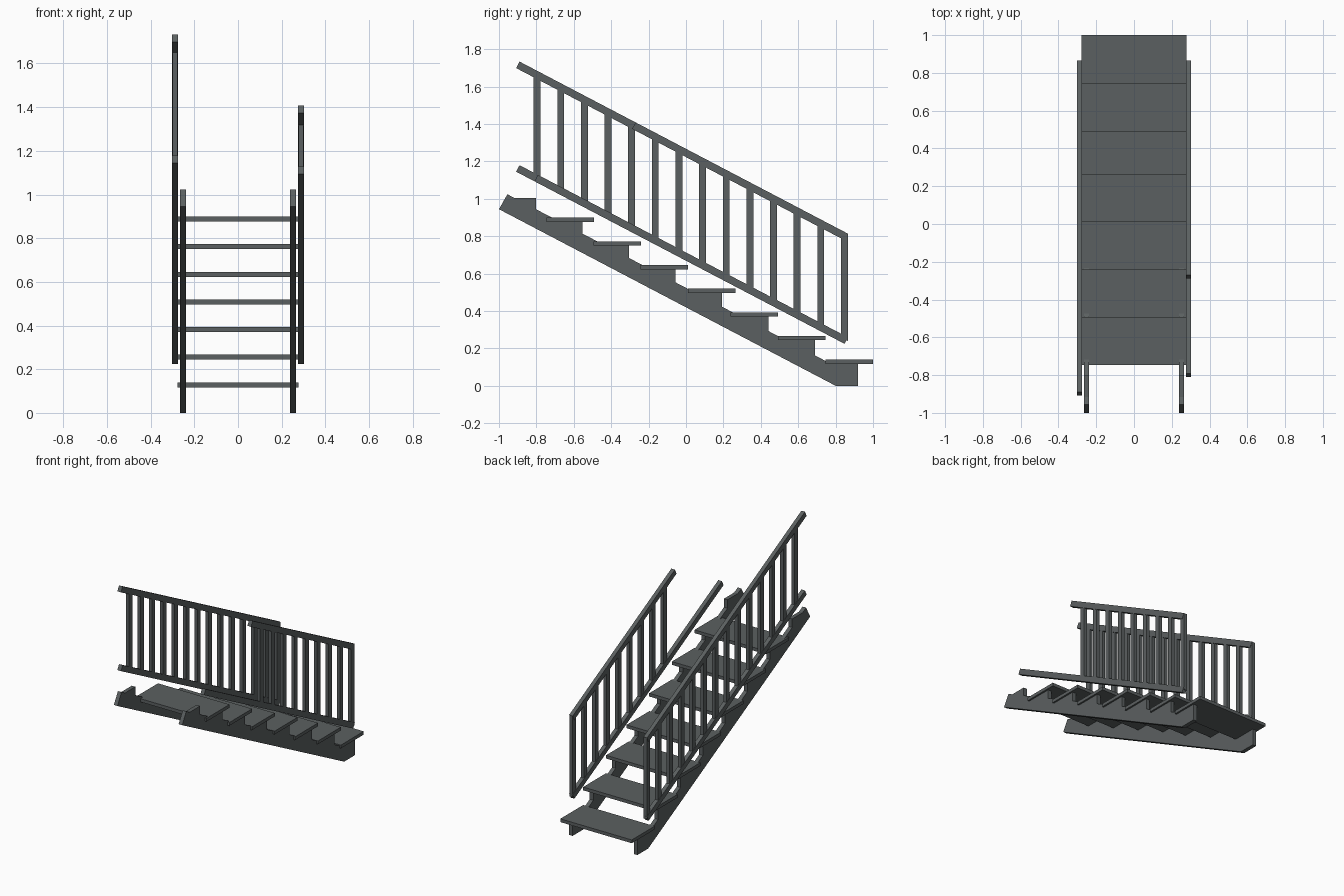
import bpy, bmesh
from mathutils import Vector

if "Cube" in bpy.data.objects:
    bpy.data.objects.remove(bpy.data.objects["Cube"])

mat = bpy.data.materials.new("slate grey")
mat.diffuse_color = (0.105, 0.117, 0.119, 1)
mat.use_nodes = True
mat.node_tree.nodes["Principled BSDF"].inputs["Base Color"].default_value = mat.diffuse_color

SLOPE = 0.524          # pitch of the stair
RISE = 0.1265          # height of one step


def extrude_profile(name, profiles, x0, x1):
    """Extrude closed (y, z) outlines from x0 to x1 into one object."""
    bm = bmesh.new()
    for pts in profiles:
        face = bm.faces.new([bm.verts.new((x0, y, z)) for y, z in pts])
        new = bmesh.ops.extrude_face_region(bm, geom=[face])["geom"]
        verts = [v for v in new if isinstance(v, bmesh.types.BMVert)]
        bmesh.ops.translate(bm, vec=Vector((x1 - x0, 0, 0)), verts=verts)
    bmesh.ops.recalc_face_normals(bm, faces=bm.faces)
    mesh = bpy.data.meshes.new(name)
    bm.to_mesh(mesh)
    bm.free()
    mesh.materials.append(mat)
    obj = bpy.data.objects.new(name, mesh)
    bpy.context.collection.objects.link(obj)
    return obj


def rect(y0, y1, z0, z1):
    return [(y0, z0), (y1, z0), (y1, z1), (y0, z1)]


# Treads
for i in range(7):
    front = 1 - 0.254 * i if i < 3 else 1.02 - 0.252 * i
    top = 0.14 + RISE * i
    extrude_profile(f"tread_{i + 1}",
                    [rect(front - 0.254, front, top - 0.023, top)], -0.278, 0.278)


# Stringers: sloping board with a step block under each tread
def board_top(y):
    return 0.5236 - SLOPE * y


outline = [(0.80, 0), (0.92, 0)]
for i in range(8):
    front = 0.92 if i == 0 else 0.69 - 0.2485 * (i - 1)
    under = 0.118 + RISE * i
    if i > 0:
        outline.append((front, board_top(front)))
    outline += [(front, under), ((0.5236 - under) / SLOPE, under)]
outline += [(-0.955, board_top(-0.955)), (-1.0, 0.944)]
for side, s in (("left", -1), ("right", 1)):
    extrude_profile(f"{side}_stringer", [outline], s * 0.238, s * 0.266)


# Railings
def rail(y0, y1, z_at_zero):
    """Sloping bar with square-cut ends; y0 and y1 are its upper corners."""
    a, b = (y0, z_at_zero - SLOPE * y0), (y1, z_at_zero - SLOPE * y1)
    return [a, b, (b[0] - 0.018, b[1] - 0.035), (a[0] - 0.018, a[1] - 0.035)]


HAND, FOOT = 1.267, 0.713
for side, s, hand_end, foot_end, count in (("left", -1, -0.89, -0.89, 14),
                                           ("right", 1, -0.27, -0.792, 9)):
    x0, x1 = s * 0.275, s * 0.303
    extrude_profile(f"{side}_handrail", [rail(hand_end, 0.866, HAND)], x0, x1)
    extrude_profile(f"{side}_bottom_rail", [rail(foot_end, 0.866, FOOT)], x0, x1)
    bars = []
    for k in range(count):
        y = 0.847 - 0.1264 * k
        a, b = y - 0.0185, y + 0.0185
        drop = 0.003 if k == 0 else 0.025
        bars.append([(a, FOOT - 0.02 - SLOPE * a), (b, FOOT - 0.02 - SLOPE * b),
                     (b, HAND - drop - SLOPE * b), (a, HAND - drop - SLOPE * a)])
    extrude_profile(f"{side}_balusters", bars, s * 0.277, s * 0.301)
